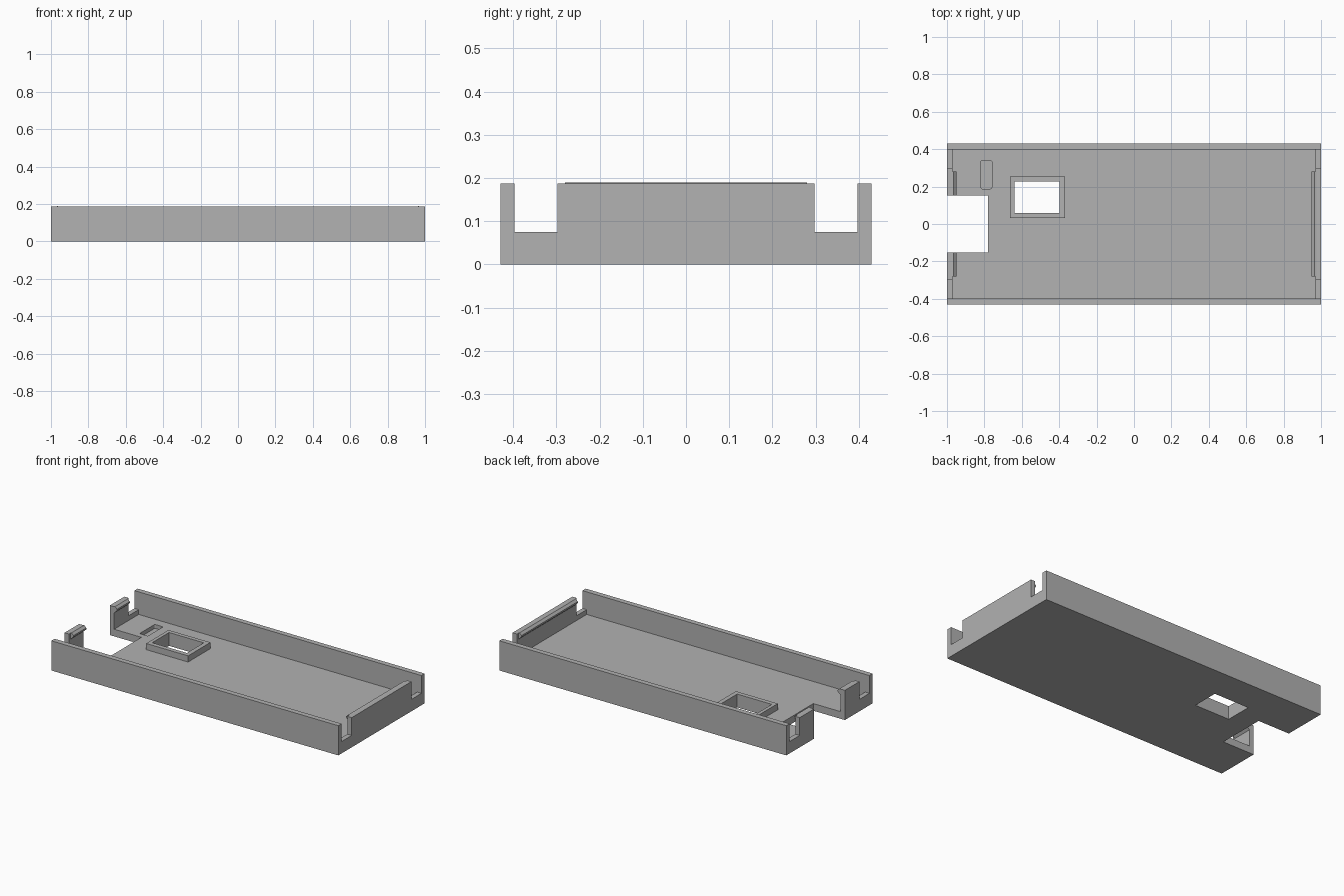
import bpy
import bmesh

default = bpy.data.objects.get("Cube")
if default:
    bpy.data.objects.remove(default, do_unlink=True)

# Single plastic colour
grey = bpy.data.materials.new("grey plastic")
grey.use_nodes = True
colour = (0.445, 0.445, 0.445, 1)
grey.diffuse_color = colour
grey.node_tree.nodes["Principled BSDF"].inputs["Base Color"].default_value = colour

HALF_W, HEIGHT, FLOOR = 0.43, 0.187, 0.045
IN_X, IN_Y = 0.97, 0.397
TOP = 0.3


def add_object(name, bm):
    bmesh.ops.recalc_face_normals(bm, faces=bm.faces)
    mesh = bpy.data.meshes.new(name)
    bm.to_mesh(mesh)
    bm.free()
    mesh.materials.append(grey)
    obj = bpy.data.objects.new(name, mesh)
    bpy.context.collection.objects.link(obj)
    return obj


def box(name, x, y, z, round_edges=0):
    bm = bmesh.new()
    bmesh.ops.create_cube(bm, size=1)
    for v in bm.verts:
        v.co = [r[0] if c < 0 else r[1] for c, r in zip(v.co, (x, y, z))]
    if round_edges:
        upright = [e for e in bm.edges
                   if abs(e.verts[0].co.z - e.verts[1].co.z) > 1e-4]
        bmesh.ops.bevel(bm, geom=upright, offset=round_edges, segments=3,
                        profile=0.5, affect='EDGES')
    return add_object(name, bm)


def carve(obj, cutters):
    for cutter in cutters:
        cutter.hide_render = True
        mod = obj.modifiers.new("cut", 'BOOLEAN')
        mod.operation, mod.solver, mod.object = 'DIFFERENCE', 'EXACT', cutter
    graph = bpy.context.evaluated_depsgraph_get()
    mesh = bpy.data.meshes.new_from_object(obj.evaluated_get(graph))
    obj.modifiers.clear()
    obj.data = mesh
    for cutter in cutters:
        bpy.data.objects.remove(cutter, do_unlink=True)


def window_cutter():
    return box("window_cutter", (-0.64, -0.398), (0.06, 0.228), (-0.1, TOP))


# Tray: hollow, end notches, end cutout, floor window and shallow pocket
tray = box("tray", (-1, 1), (-HALF_W, HALF_W), (0, HEIGHT))
cutters = [
    box("hollow_cutter", (-IN_X, IN_X), (-IN_Y, IN_Y), (FLOOR, TOP)),
    box("port_cutter", (-1.1, -0.78), (-0.153, 0.153), (-0.1, TOP)),
    box("pocket_cutter", (-0.818, -0.76), (0.188, 0.34), (0.02, TOP), 0.008),
    window_cutter(),
]
for side in (-1, 1):
    span = sorted((side * 0.297, side * IN_Y))
    cutters.append(box("notch_cutter", (-1.1, 1.1), span, (0.075, TOP)))
carve(tray, cutters)

# Raised frame around the floor window
frame = box("window_frame", (-0.662, -0.37), (0.032, 0.254), (FLOOR - 0.01, 0.084))
carve(frame, [window_cutter()])

# Snap ridges inside the end walls: depth inward from the wall, height
RIDGE = [(-0.005, 0.148), (0, 0.148), (0.02, 0.166), (0.02, 0.176),
         (0.006, 0.189), (-0.005, 0.187)]


def snap_ridge(name, end, y0, y1):
    bm = bmesh.new()
    rings = [[bm.verts.new((end * (IN_X - d), y, z)) for d, z in RIDGE]
             for y in (y0, y1)]
    for ring in rings:
        bm.faces.new(ring)
    for i in range(len(RIDGE)):
        j = (i + 1) % len(RIDGE)
        bm.faces.new((rings[0][i], rings[0][j], rings[1][j], rings[1][i]))
    add_object(name, bm)


snap_ridge("left_snap_ridge", 1, -0.28, 0.28)
snap_ridge("right_front_snap_ridge", -1, -0.28, -0.153)
snap_ridge("right_back_snap_ridge", -1, 0.153, 0.28)
